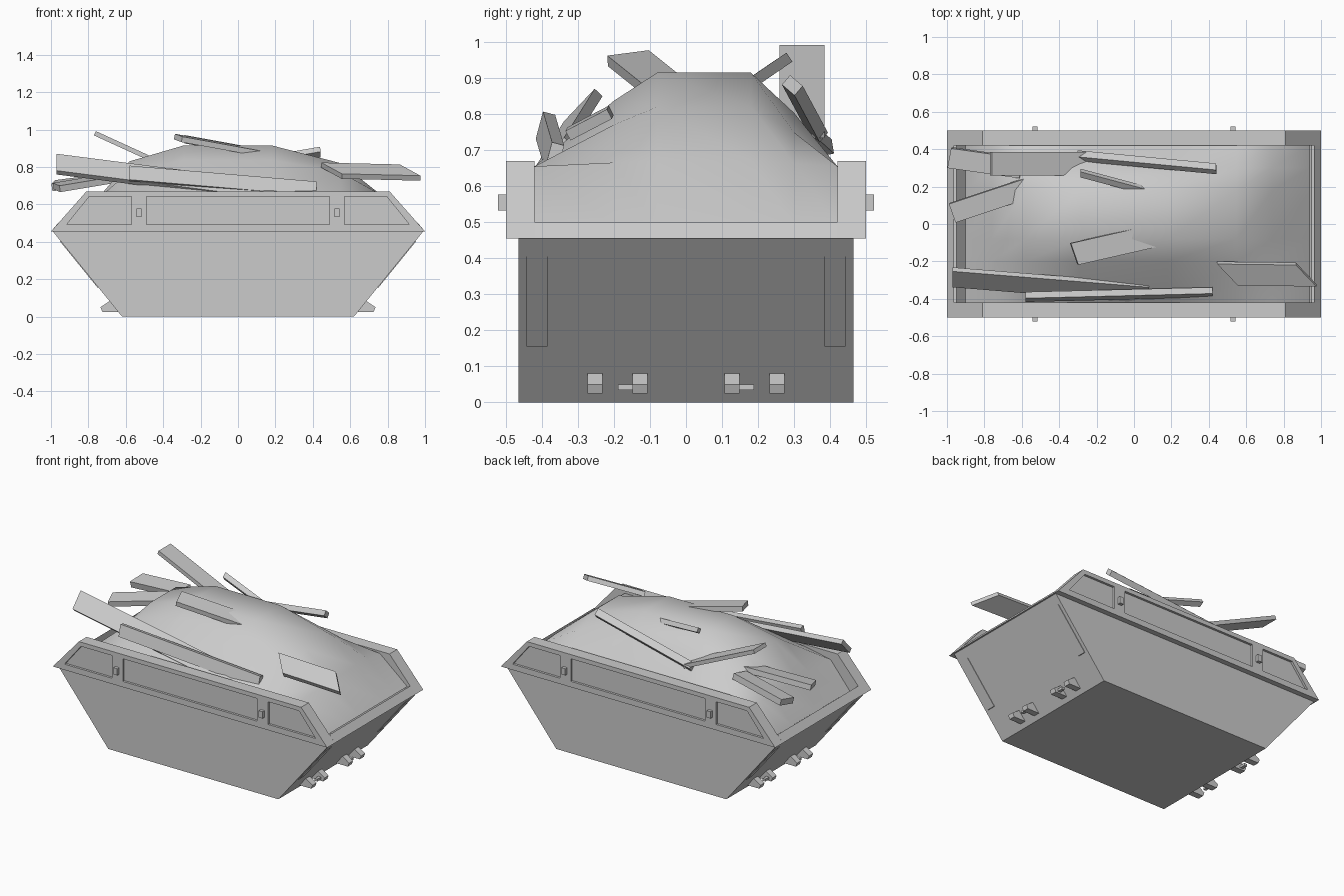
import bpy, bmesh
from mathutils import Vector

if "Cube" in bpy.data.objects:
    bpy.data.objects.remove(bpy.data.objects["Cube"])


def mesh_object(name, verts, faces):
    me = bpy.data.meshes.new(name)
    me.from_pydata(verts, [], faces)
    bm = bmesh.new()
    bm.from_mesh(me)
    bmesh.ops.recalc_face_normals(bm, faces=bm.faces)
    bm.to_mesh(me)
    bm.free()
    ob = bpy.data.objects.new(name, me)
    bpy.context.collection.objects.link(ob)
    return ob


def prism(name, profile, y0, y1):
    """Extrude an xz profile from y0 to y1."""
    n = len(profile)
    verts = [(x, y, z) for y in (y0, y1) for x, z in profile]
    faces = [list(range(n)), list(range(n, 2 * n))]
    faces += [[i, (i + 1) % n, n + (i + 1) % n, n + i] for i in range(n)]
    return mesh_object(name, verts, faces)


def box(name, x, y, z):
    return prism(name, [(x[0], z[0]), (x[1], z[0]), (x[1], z[1]), (x[0], z[1])], *y)


def cut(ob, cutter):
    m = ob.modifiers.new("cut", 'BOOLEAN')
    m.operation, m.solver, m.object = 'DIFFERENCE', 'EXACT', cutter
    bpy.context.view_layer.objects.active = ob
    bpy.ops.object.modifier_apply(modifier=m.name)
    bpy.data.objects.remove(cutter)


def plank(name, a, b, w, t):
    """Board from a to b, with full width vector w and thickness t."""
    a, b, w = Vector(a), Vector(b), Vector(w)
    d = (b - a).cross(w).normalized() * t
    ring = [(-w - d) / 2, (w - d) / 2, (w + d) / 2, (-w + d) / 2]
    verts = [p + r for p in (a, b) for r in ring]
    faces = [(0, 1, 2, 3), (4, 5, 6, 7)]
    faces += [(i, (i + 1) % 4, 4 + (i + 1) % 4, 4 + i) for i in range(4)]
    return mesh_object(name, verts, faces)


# Hollow lower hull
hull = prism("hull", [(-.62, 0), (.62, 0), (.99, .455), (-.99, .455)], -.465, .465)
cut(hull, prism("hollow", [(-.6, .03), (.6, .03), (.962, .47), (-.962, .47)], -.42, .42))

# Side beams with recessed panels, and lifting pins
for s in (-1, 1):
    y0, y1 = sorted((s * .42, s * .5))
    beam = prism("side_beam", [(-1, .455), (1, .455), (.81, .67), (-.81, .67)], y0, y1)
    r0, r1 = sorted((s * .485, s * .55))
    cut(beam, box("recess", (-.49, .49), (r0, r1), (.493, .642)))
    for e in (-1, 1):
        cut(beam, prism("recess", [(e * .57, .493), (e * .915, .493),
                                   (e * .795, .642), (e * .57, .642)], r0, r1))
        p0, p1 = sorted((s * .49, s * .521))
        box("lifting_pin", (e * .53 - .014, e * .53 + .014), (p0, p1), (.533, .577))

# End lips, end plates, lugs and hinge pins
for e in (-1, 1):
    prism("end_lip", [(e * 1, .455), (e * .962, .5), (e * .962, .455)], -.42, .42)
    slope = lambda z, off: (e * (.62 + .37 * z / .455 + off), z)
    for s in (-1, 1):
        y0, y1 = sorted((s * .385, s * .442))
        prism("end_plate", [slope(.155, -.005), slope(.405, -.005),
                            slope(.405, .005), slope(.155, .005)], y0, y1)
        for c in (.128, .253):
            prism("lug", [(e * .635, .025), (e * .725, .025), (e * .735, .05),
                          (e * .69, .08), (e * .67, .08)],
                  s * c - .021, s * c + .021)
        y0, y1 = sorted((s * .145, s * .188))
        box("hinge_pin", sorted((e * .69, e * .71)), (y0, y1), (.035, .05))

# Smooth rubble heap
ridge = [(-.9, .45), (-.76, .62), (-.58, .83), (-.29, .915), (.18, .915),
         (.55, .82), (.74, .67), (.94, .49)]
cross = [(-.42, 0), (-.2, .7), (-.08, 1), (.18, 1), (.3, .57), (.42, 0)]
verts, faces = [], []
for x, h in ridge:
    edge = min(.655, h)
    verts += [(x, y, edge + (h - edge) * f) for y, f in cross]
n = len(cross)
for i in range(len(ridge) - 1):
    for j in range(n - 1):
        k = i * n + j
        faces.append((k, k + n, k + n + 1, k + 1))
heap = mesh_object("rubble_heap", verts, faces)
if heap.data.polygons[0].normal.z < 0:
    heap.data.flip_normals()
heap.data.polygons.foreach_set("use_smooth", [True] * len(faces))

# Loose boards sticking out of the heap
plank("board_front_long", (-.97, -.285, .815), (.08, -.37, .68), (0, .085, .09), .03)
plank("board_front_low", (-.58, -.39, .765), (.42, -.365, .68), (0, .02, .075), .035)
plank("board_front_right", (.5, -.265, .78), (.92, -.27, .77), (-.11, .115, .06), .03)
plank("board_left_middle", (-.97, .06, .69), (-.55, .2, .76), (-.035, .1, .015), .035)
plank("board_left_back", (-.985, .355, .7), (-.6, .3, .75), (.02, .105, .02), .04)
plank("board_back", (-.3, .365, .75), (.44, .295, .88), (.0, .035, -.03), .035)
plank("board_top_small", (-.285, .272, .948), (.06, .18, .885), (0, .03, .02), .03)
plank("board_top", (-.32, -.16, .955), (.12, -.06, .875), (-.04, .115, .015), .03)
plank("board_tall", (-.765, .322, .98), (-.25, .322, .745), (0, .125, 0), .025)
